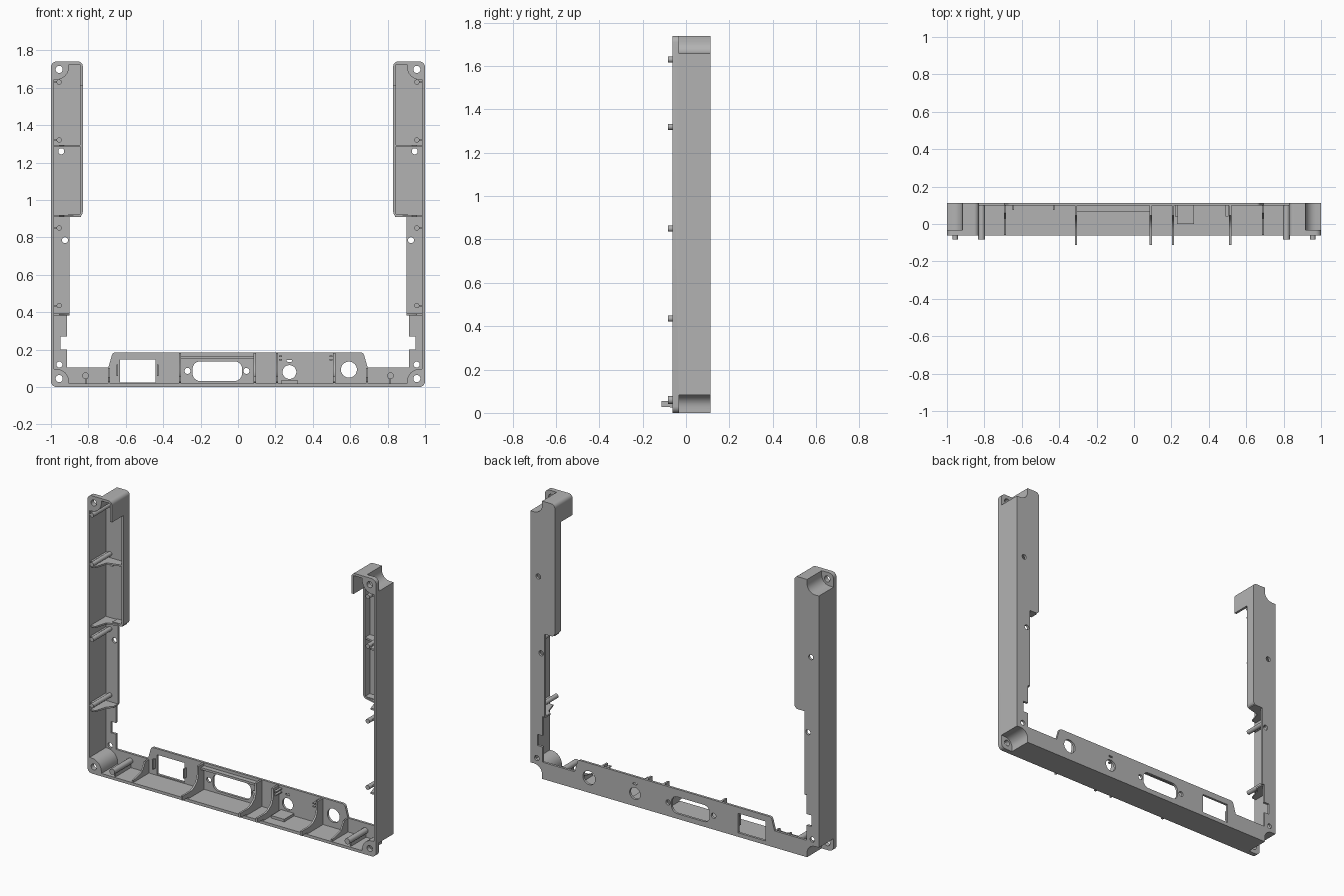
import bpy, bmesh, math
from mathutils import Vector

cube = bpy.data.objects.get("Cube")
if cube:
    bpy.data.objects.remove(cube)

FRONT, INNER, BACK = -0.062, 0.098, 0.113   # depth planes
TOP, FLOOR, WALL = 1.74, 0.018, 0.985

grey = bpy.data.materials.new("mid_grey")
grey.use_nodes = True
colour = (0.45, 0.45, 0.45, 1)
grey.diffuse_color = colour
grey.node_tree.nodes["Principled BSDF"].inputs["Base Color"].default_value = colour

AXES = {"x": lambda a, b, t: (t, a, b),
        "y": lambda a, b, t: (a, t, b),
        "z": lambda a, b, t: (a, b, t)}


def prism(name, pts, lo, hi, axis="y"):
    """Extrude a closed outline along an axis."""
    place = AXES[axis]
    bm = bmesh.new()
    face = bm.faces.new([bm.verts.new(place(a, b, lo)) for a, b in pts])
    ext = bmesh.ops.extrude_face_region(bm, geom=[face])
    shift = Vector(place(0, 0, hi - lo))
    bmesh.ops.translate(bm, vec=shift,
                        verts=[v for v in ext["geom"] if isinstance(v, bmesh.types.BMVert)])
    bmesh.ops.recalc_face_normals(bm, faces=bm.faces)
    mesh = bpy.data.meshes.new(name)
    bm.to_mesh(mesh)
    bm.free()
    mesh.materials.append(grey)
    ob = bpy.data.objects.new(name, mesh)
    bpy.context.collection.objects.link(ob)
    return ob


def arc(cx, cz, r, start, end, n=6):
    return [(cx + r * math.cos(math.radians(start + (end - start) * i / n)),
             cz + r * math.sin(math.radians(start + (end - start) * i / n)))
            for i in range(n + 1)]


def circle(cx, cz, r, n=24):
    return arc(cx, cz, r, 0, 360, n)[:-1]


def rect(x0, z0, x1, z1):
    return [(x0, z0), (x1, z0), (x1, z1), (x0, z1)]


def rrect(x0, z0, x1, z1, r):
    return (arc(x0 + r, z0 + r, r, 180, 270) + arc(x1 - r, z0 + r, r, 270, 360)
            + arc(x1 - r, z1 - r, r, 0, 90) + arc(x0 + r, z1 - r, r, 90, 180))


def flip(pts, s):
    return [(s * x, z) for x, z in pts]


def both(half):
    return half + flip(half, -1)[::-1]


def cut(ob, outlines, lo, hi):
    """Subtract extruded outlines from a part."""
    cutters = [prism("cutter", o, lo, hi) for o in outlines]
    for c in cutters:
        c.hide_render = True
        mod = ob.modifiers.new("cut", "BOOLEAN")
        mod.operation, mod.solver, mod.object = "DIFFERENCE", "EXACT", c
    bpy.context.view_layer.update()
    done = bpy.data.meshes.new_from_object(
        ob.evaluated_get(bpy.context.evaluated_depsgraph_get()))
    ob.modifiers.clear()
    ob.data = done
    for c in cutters:
        bpy.data.objects.remove(c)


# Shared outer outline of the right half
outer = (arc(0.97, 0.03, 0.03, 270, 360) + arc(0.97, TOP - 0.03, 0.03, 0, 90)
         + arc(0.855, TOP - 0.025, 0.025, 90, 180))


def pocket(s, top, size, r):
    """Corner outline with one rounded inner corner."""
    half = [(1.02, -0.02), (1.02, size)] + arc(1 - size + r, size - r, r, 90, 180) + [(1 - size, -0.02)]
    return flip([(x, TOP - z if top else z) for x, z in half], s)


pockets = [pocket(s, t, 0.082, 0.055) for s in (1, -1) for t in (True, False)]

# Outer wall: U-shaped band, with full-depth hooks at the top inner corners
band = outer + [(0.83, 1.61), (0.845, 1.61), (0.845, TOP - 0.015),
                (WALL, TOP - 0.015), (WALL, FLOOR)]
wall = prism("outer_wall", both(band), FRONT, BACK)
cut(wall, pockets, -0.032, 0.2)

# Back plate with stepped inner edge and port openings
plate_half = (outer + arc(0.855, 0.935, 0.025, 180, 270)
              + [(0.90, 0.91), (0.90, 0.39), (0.915, 0.39), (0.915, 0.27), (0.95, 0.27),
                 (0.95, 0.20), (0.915, 0.20), (0.915, 0.105), (0.693, 0.105)]
              + arc(0.655, 0.165, 0.02, 20, 90))
plate = prism("back_plate", both(plate_half), INNER, BACK)
holes = list(pockets)
for s in (1, -1):
    for x, z in ((0.955, 0.12), (0.925, 0.785), (0.945, 1.26)):
        holes.append(circle(s * x, z, 0.016))
holes += [rect(-0.63, 0.025, -0.44, 0.147),
          rrect(-0.243, 0.032, 0.022, 0.137, 0.04),
          circle(-0.27, 0.086, 0.016), circle(0.045, 0.086, 0.016),
          circle(0.275, 0.08, 0.037), circle(0.593, 0.093, 0.043),
          rrect(0.26, 0.135, 0.29, 0.145, 0.004)]
cut(plate, holes, -0.032, 0.2)

for s in (1, -1):
    side = "left" if s > 0 else "right"

    # Corner bosses: rounded shells around the screw pockets
    for top in (True, False):
        level = "upper" if top else "lower"
        shape = [(max(-0.999, min(0.999, x)), min(TOP - 0.001, max(0.001, z)))
                 for x, z in pocket(s, top, 0.097, 0.07)]
        # round the outer corner so it follows the wall
        cz = TOP - 0.03 if top else 0.03
        a = arc(0.97, cz, 0.029, 90 if top else 270, 0 if top else 360)
        shape = flip(a, s) + shape[1:]
        boss = prism(f"{side}_{level}_corner_boss", shape, FRONT, INNER)
        cut(boss, [pocket(s, top, 0.082, 0.055)], -0.032, 0.2)
        cut(boss, [circle(s * 0.956, TOP - 0.042 if top else 0.045, 0.019)], -0.2, 0.2)
        if not top:
            cut(wall, [circle(s * 0.956, 0.045, 0.019)], -0.2, 0.2)

    # Shallow lip along the inner edge of the upper column
    lip = ([(0.83, 1.62)] + arc(0.855, 0.935, 0.025, 180, 270)
           + [(0.905, 0.91), (0.905, 0.925), (0.845, 0.925), (0.845, 1.62)])
    prism(f"{side}_inner_lip", flip(lip, s), 0.052, BACK - 0.001)

    # Cross ribs
    for z, reach in ((1.29, 0.84), (0.915, 0.84), (0.388, 0.902)):
        rib = [(0.99, FRONT + 0.012), (0.955, FRONT + 0.012), (0.93, 0.03),
               (reach, 0.055), (reach, INNER + 0.005), (0.99, INNER + 0.005)]
        prism(f"{side}_cross_rib", flip(rib, s), z - 0.005, z + 0.005, "z")

    # Locating pegs on the column, each webbed to the wall
    for z in (1.63, 1.32, 0.85, 0.435):
        prism(f"{side}_peg", circle(s * 0.956, z, 0.014, 16), -0.083, INNER + 0.005)
        web = rect(0.956, z - 0.004, 0.99, z + 0.004)
        prism(f"{side}_peg_web", flip(web, s), FRONT + 0.01, INNER + 0.005)

    # Bottom peg on its web
    prism(f"{side}_bottom_peg", circle(s * 0.815, 0.06, 0.018, 16), -0.083, INNER + 0.005)
    prism(f"{side}_bottom_peg_web", flip(rect(0.811, 0.01, 0.819, 0.06), s), FRONT + 0.01, INNER + 0.005)

    # Short end rib
    end_rib = [(INNER + 0.005, 0.01), (FRONT + 0.004, 0.01), (FRONT + 0.004, 0.03),
               (0.03, 0.05), (0.06, 0.102), (INNER + 0.005, 0.102)]
    prism(f"{side}_end_rib", end_rib, s * 0.69 - 0.005, s * 0.69 + 0.005, "x")

# Long bottom ribs with front tabs
long_rib = ([(INNER + 0.005, 0.01), (-0.055, 0.01), (-0.055, 0.025), (-0.113, 0.028),
             (-0.113, 0.055), (-0.03, 0.055)]
            + [(0.0, 0.065), (0.03, 0.09), (0.045, 0.13), (0.045, 0.182), (INNER + 0.005, 0.182)])
for x in (-0.31, 0.09, 0.208, 0.515):
    prism("long_rib", long_rib, x - 0.006, x + 0.006, "x")

# Connector shelf and small locating ribs around the ports
prism("connector_shelf", rect(-0.31, 0.152, 0.09, 0.166), 0.068, INNER + 0.005)
prism("port_ledge", rect(0.23, 0.01, 0.32, 0.034), 0.0, INNER + 0.005)
for x in (-0.645, -0.43):
    prism("window_rib", rect(x - 0.004, 0.06, x + 0.004, 0.12), 0.075, INNER + 0.005)
for x in (0.228, 0.497):
    for z in (0.145, 0.165):
        prism("port_clip", rect(x - 0.008, z - 0.004, x + 0.008, z + 0.004), 0.04, INNER + 0.005)

# Smooth the rounded faces, keep edges sharp
bpy.ops.object.select_all(action="DESELECT")
for ob in bpy.context.collection.objects:
    if ob.type == "MESH":
        ob.select_set(True)
        bpy.context.view_layer.objects.active = ob
bpy.ops.object.shade_smooth_by_angle(angle=math.radians(35))
